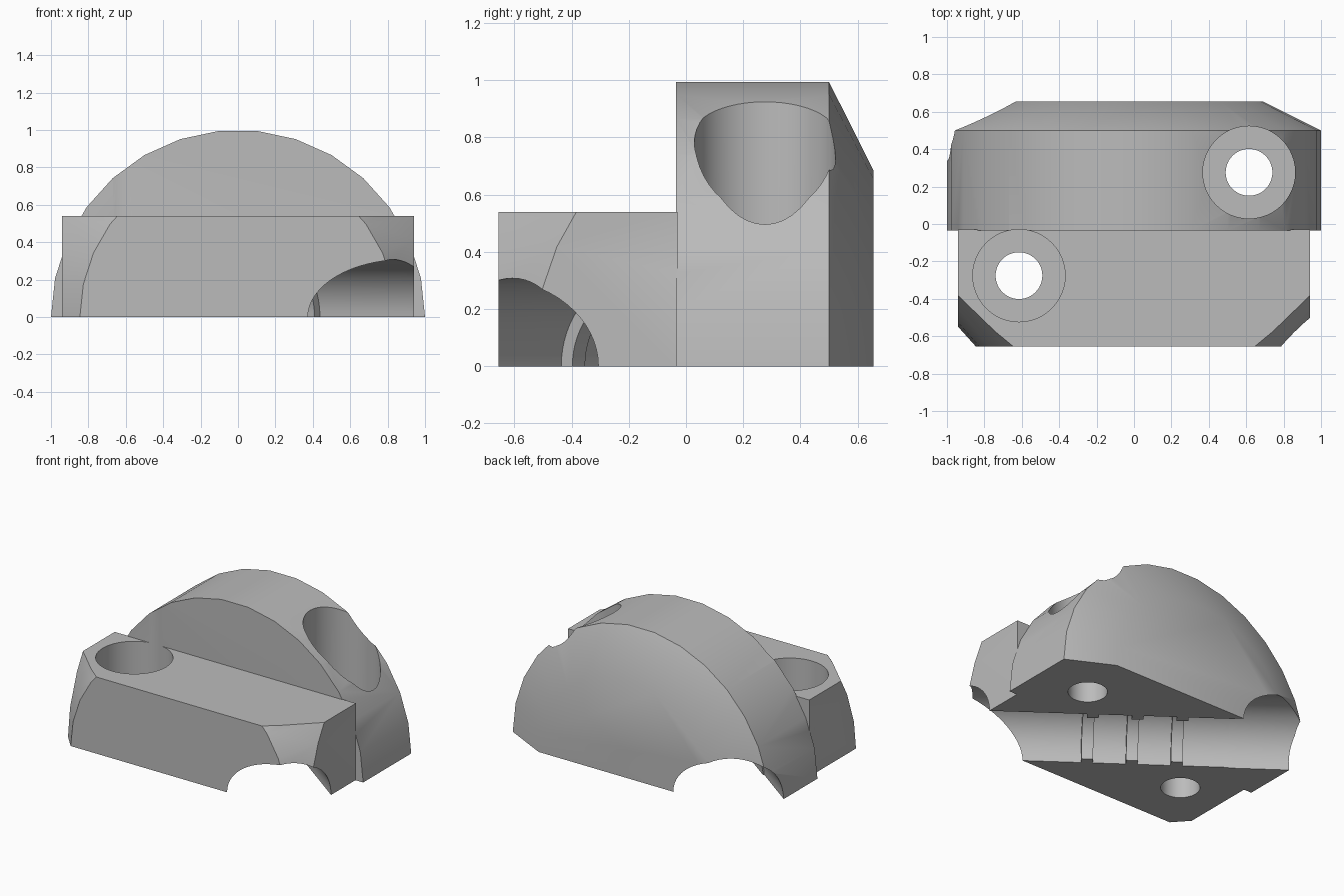
import bpy
import bmesh
from math import cos, sin, pi, radians

if "Cube" in bpy.data.objects:
    bpy.data.objects.remove(bpy.data.objects["Cube"], do_unlink=True)


def loft(name, rings, sides, sweep=2 * pi, rot=(0, 0, 0), loc=(0, 0, 0)):
    """Solid around the y axis through (position, radius) rings."""
    bm = bmesh.new()
    count = sides if sweep == 2 * pi else sides + 1
    loops = []
    for y, r in rings:
        angles = [sweep * i / sides for i in range(count)]
        loops.append([bm.verts.new((r * cos(a), y, r * sin(a))) for a in angles])
    for a, b in zip(loops, loops[1:]):
        for i in range(count):
            j = (i + 1) % count
            bm.faces.new((a[i], a[j], b[j], b[i]))
    bm.faces.new(loops[0])
    bm.faces.new(loops[-1])
    bmesh.ops.recalc_face_normals(bm, faces=bm.faces)
    mesh = bpy.data.meshes.new(name)
    bm.to_mesh(mesh)
    bm.free()
    obj = bpy.data.objects.new(name, mesh)
    obj.rotation_euler, obj.location = rot, loc
    bpy.context.collection.objects.link(obj)
    return obj


def combine(target, tool, operation):
    """Apply a boolean and discard the tool."""
    tool.hide_render = True
    bpy.context.view_layer.update()
    mod = target.modifiers.new(operation.lower(), 'BOOLEAN')
    mod.operation, mod.object, mod.solver = operation, tool, 'EXACT'
    bpy.ops.object.select_all(action='DESELECT')
    bpy.context.view_layer.objects.active = target
    target.select_set(True)
    bpy.ops.object.modifier_apply(modifier=mod.name)
    bpy.data.objects.remove(tool, do_unlink=True)


# Rear half-round body with a tapered back
body = loft("clamp_body", [(-.035, 1), (.5, 1), (.655, .69)], 15, sweep=pi)

# Low front block with conical corners
bpy.ops.mesh.primitive_cube_add(size=1, location=(0, -.3425, .27))
block = bpy.context.object
block.name = "front_block"
block.scale = (1.88, .625, .54)
bpy.ops.object.transform_apply(location=True, rotation=False, scale=True)
combine(block, loft("corner_cone", [(-.7, .805), (.1, 1.525)], 30), 'INTERSECT')
combine(body, block, 'UNION')

# Diagonal tube channel, narrowed by three gripping ribs
R, RIB, HALF = .308, .26, .0375
profile = [(-1.6, R)]
for t in (-.28, .005, .29):
    profile += [(t - HALF, R), (t - HALF, RIB), (t + HALF, RIB), (t + HALF, R)]
profile += [(.62, R), (.62, R + .008), (1.6, R + .008)]
channel = loft("tube_channel", profile, 64, rot=(0, 0, radians(53.8)))
combine(body, channel, 'DIFFERENCE')

# Counterbored bolt holes on opposite sides of the channel
bore = [(-.1, .125), (.25, .125), (.25, .247), (1.2, .247)]
for side in (-1, 1):
    hole = loft("bolt_hole", bore, 48, rot=(pi / 2, 0, 0),
                loc=(side * .615, side * .276, 0))
    combine(body, hole, 'DIFFERENCE')

# Plain grey finish
grey = bpy.data.materials.new("plain_grey")
grey.use_nodes = True
colour = (.5, .5, .5, 1)
grey.diffuse_color = colour
grey.node_tree.nodes["Principled BSDF"].inputs["Base Color"].default_value = colour
body.data.materials.clear()
body.data.materials.append(grey)
for poly in body.data.polygons:
    poly.material_index = 0

bpy.ops.object.select_all(action='DESELECT')
body.select_set(True)
bpy.context.view_layer.objects.active = body
bpy.ops.object.shade_smooth_by_angle(angle=radians(30))
